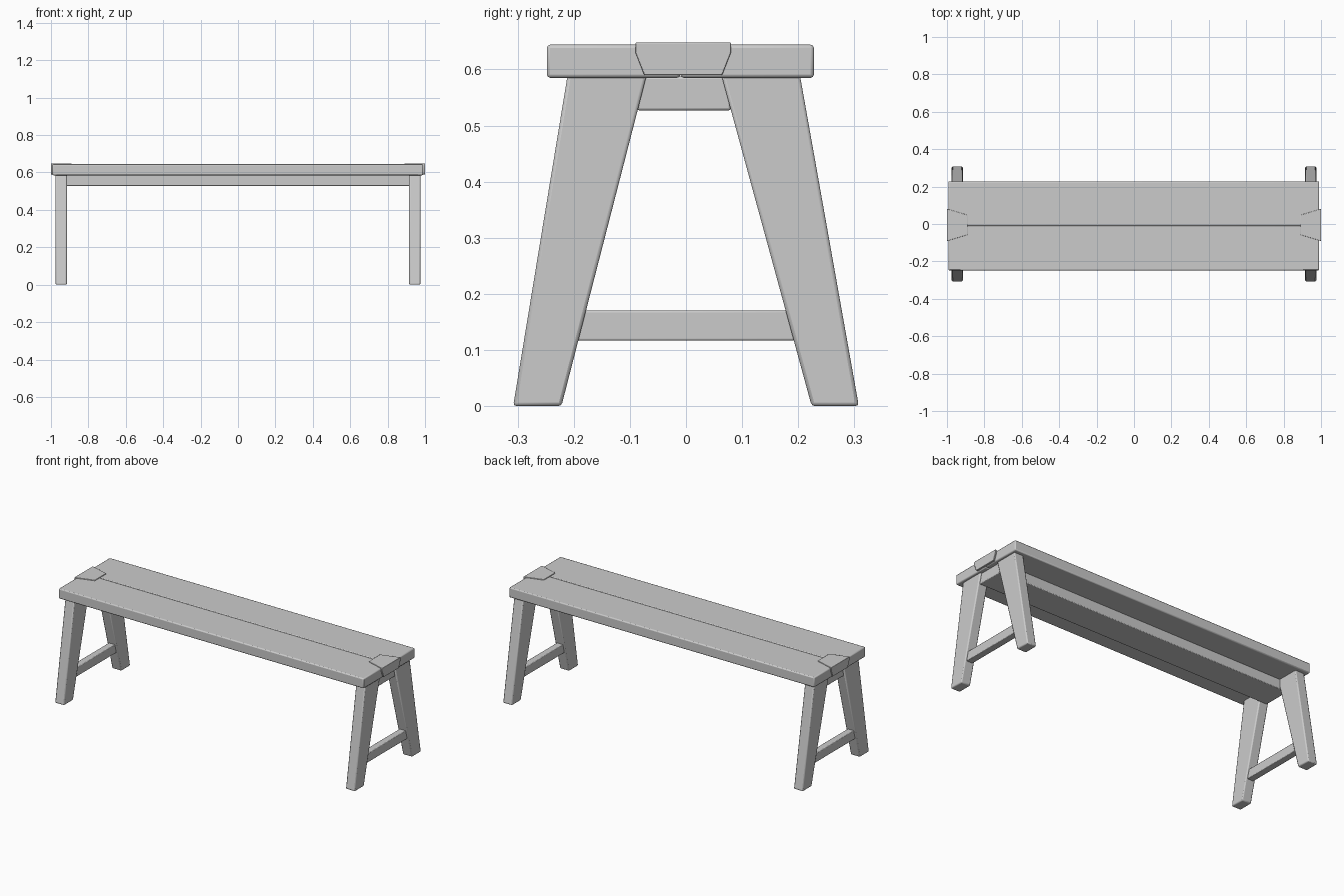
import bpy, bmesh
from mathutils import Vector

if "Cube" in bpy.data.objects:
    bpy.data.objects.remove(bpy.data.objects["Cube"])


def loft(name, ring_a, ring_b, bevel=0.006):
    """Solid between two matching rings of points, with rounded edges."""
    bm = bmesh.new()
    a = [bm.verts.new(Vector(p)) for p in ring_a]
    b = [bm.verts.new(Vector(p)) for p in ring_b]
    n = len(a)
    bm.faces.new(a)
    bm.faces.new(b[::-1])
    for i in range(n):
        j = (i + 1) % n
        bm.faces.new((a[i], b[i], b[j], a[j]))
    bmesh.ops.recalc_face_normals(bm, faces=bm.faces[:])
    me = bpy.data.meshes.new(name)
    bm.to_mesh(me)
    bm.free()
    ob = bpy.data.objects.new(name, me)
    bpy.context.collection.objects.link(ob)
    mod = ob.modifiers.new("bevel", 'BEVEL')
    mod.width = bevel
    mod.segments = 2
    bpy.ops.object.select_all(action='DESELECT')
    ob.select_set(True)
    bpy.context.view_layer.objects.active = ob
    bpy.ops.object.shade_smooth_by_angle()
    return ob


def prism(name, profile, x0, x1, bevel=0.006):
    """Extrude a (y, z) profile along x."""
    return loft(name, [(x0, y, z) for y, z in profile],
                [(x1, y, z) for y, z in profile], bevel)


def box(name, x0, x1, y0, y1, z0, z1, bevel=0.006):
    return prism(name, [(y0, z0), (y1, z0), (y1, z1), (y0, z1)], x0, x1, bevel)


# Seat planks, touching along the middle
box("front_seat_plank", -0.993, 0.99, -0.248, -0.01, 0.585, 0.644)
box("back_seat_plank", -0.993, 0.99, -0.01, 0.228, 0.585, 0.644)

# Beam under the seat
box("under_seat_beam", -0.965, 0.965, -0.087, 0.08, 0.527, 0.587, 0.004)

# Leg profiles, splayed outward
legs = {
    "front": [(-0.308, 0), (-0.222, 0), (-0.07, 0.59), (-0.211, 0.59)],
    "back": [(0.308, 0), (0.224, 0), (0.063, 0.59), (0.203, 0.59)],
}
for side, s in (("left", -1), ("right", 1)):
    for end, profile in legs.items():
        prism(f"{end}_{side}_leg", profile, s * 0.915, s * 0.975)

    # Stretcher between the legs of each end
    prism(f"{side}_stretcher",
          [(-0.205, 0.117), (0.205, 0.117), (0.195, 0.17), (-0.195, 0.17)],
          s * 0.925, s * 0.965, 0.003)

    # Dovetail key tapering inward from each end of the seat
    def key_ring(x, top, bottom):
        c = -0.005
        return [(x, c - top, 0.648), (x, c + top, 0.648), (x, c + top, 0.631),
                (x, c + bottom, 0.59), (x, c - bottom, 0.59), (x, c - top, 0.631)]
    loft(f"{side}_dovetail_key", key_ring(s * 1.0, 0.086, 0.07),
         key_ring(s * 0.89, 0.053, 0.04), 0.002)
